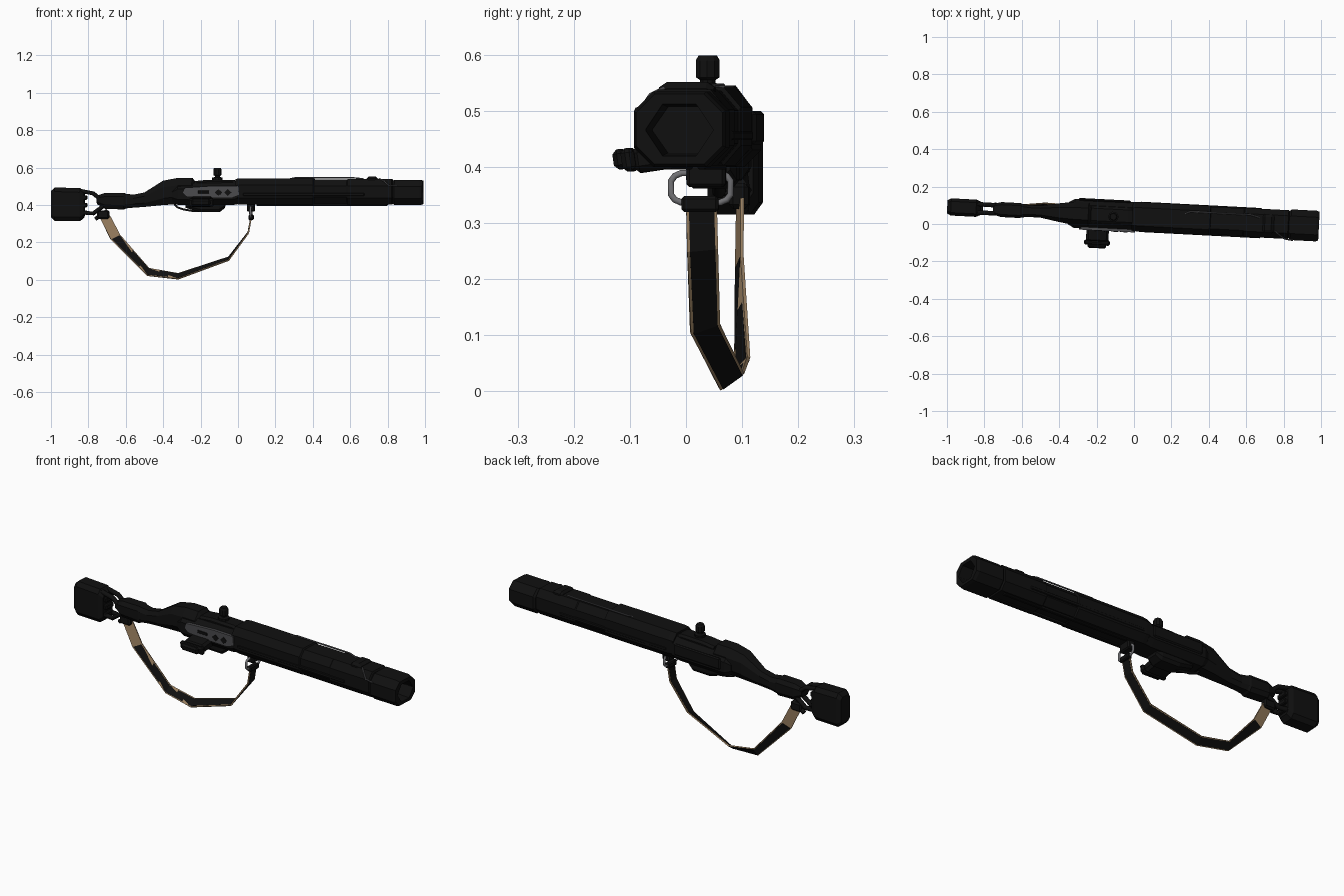
import bpy, bmesh, math
from mathutils import Matrix, Vector

if "Cube" in bpy.data.objects:
    bpy.data.objects.remove(bpy.data.objects["Cube"])

# The weapon axis is yawed three degrees; parts are built along local x
GUN = Matrix.Translation((0, 0.04, 0)) @ Matrix.Rotation(math.radians(-3), 4, 'Z')


def material(name, r, g, b):
    m = bpy.data.materials.new(name)
    m.diffuse_color = (r, g, b, 1)
    m.use_nodes = True
    m.node_tree.nodes["Principled BSDF"].inputs["Base Color"].default_value = m.diffuse_color
    return m


BLACK = material("black", 0.005, 0.005, 0.005)
GREY = material("grey", 0.07, 0.07, 0.075)
STEEL = material("steel", 0.16, 0.16, 0.17)
TAN = material("tan", 0.33, 0.22, 0.12)


def finish(name, bm, mat=BLACK, frame=GUN):
    bmesh.ops.recalc_face_normals(bm, faces=bm.faces)
    me = bpy.data.meshes.new(name)
    bm.to_mesh(me)
    bm.free()
    me.materials.append(mat)
    ob = bpy.data.objects.new(name, me)
    ob.matrix_world = frame
    bpy.context.collection.objects.link(ob)
    return ob


def loft(name, sections, mat=BLACK, y=0.0):
    """Chamfered-rectangle sections: (x, z_low, z_high, half_width, chamfer_y, chamfer_z)."""
    bm = bmesh.new()
    rings = []
    for x, lo, hi, w, cy, cz in sections:
        pts = [(w, lo + cz), (w, hi - cz), (w - cy, hi), (cy - w, hi),
               (-w, hi - cz), (-w, lo + cz), (cy - w, lo), (w - cy, lo)]
        rings.append([bm.verts.new((x, y + a, b)) for a, b in pts])
    for r, s in zip(rings, rings[1:]):
        for i in range(8):
            j = (i + 1) % 8
            bm.faces.new((r[i], r[j], s[j], s[i]))
    bm.faces.new(rings[0])
    bm.faces.new(rings[-1])
    return finish(name, bm, mat)


def box(name, x, y, z, bevel=0.006, mat=BLACK, tilt=0):
    """Bevelled box from (min, max) ranges, optionally tilted about its own x axis."""
    bm = bmesh.new()
    bmesh.ops.create_cube(bm, size=1)
    size = [b - a for a, b in (x, y, z)]
    mid = Vector([(a + b) / 2 for a, b in (x, y, z)])
    bmesh.ops.scale(bm, vec=size, verts=bm.verts)
    bmesh.ops.bevel(bm, geom=bm.edges[:], offset=bevel, segments=1, affect='EDGES')
    bm.transform(Matrix.Translation(mid) @ Matrix.Rotation(tilt, 4, 'X'))
    return finish(name, bm, mat)


def plate(name, pts, y0, y1, mat):
    """Side profile in xz extruded across y."""
    bm = bmesh.new()
    f = bm.faces.new([bm.verts.new((x, y0, z)) for x, z in pts])
    ext = bmesh.ops.extrude_face_region(bm, geom=[f])["geom"]
    bmesh.ops.translate(bm, vec=(0, y1 - y0, 0), verts=[v for v in ext if isinstance(v, bmesh.types.BMVert)])
    return finish(name, bm, mat)


def tube(name, pts, r, mat=BLACK, cyclic=False):
    cu = bpy.data.curves.new(name, 'CURVE')
    cu.dimensions = '3D'
    cu.bevel_depth, cu.bevel_resolution, cu.use_fill_caps = r, 1, True
    sp = cu.splines.new('POLY')
    sp.points.add(len(pts) - 1)
    for p, co in zip(sp.points, pts):
        p.co = (*co, 1)
    sp.use_cyclic_u = cyclic
    cu.materials.append(mat)
    ob = bpy.data.objects.new(name, cu)
    ob.matrix_world = GUN
    bpy.context.collection.objects.link(ob)


def knob(name, profile, x, y):
    """Ten-sided turned part from (radius, z) pairs."""
    bm = bmesh.new()
    rings = [[bm.verts.new((x + r * math.cos(k * math.tau / 10), y + r * math.sin(k * math.tau / 10), z))
              for k in range(10)] for r, z in profile]
    for a, b in zip(rings, rings[1:]):
        for i in range(10):
            bm.faces.new((a[i], a[(i + 1) % 10], b[(i + 1) % 10], b[i]))
    bm.faces.new(rings[0])
    bm.faces.new(rings[-1])
    finish(name, bm)


# Barrel shroud with stepped joints, ending in a hollow six-sided bore
loft("barrel", [(-.01, .405, .54, .076, .03, .035), (.02, .403, .542, .079, .03, .035),
                (.405, .403, .542, .079, .03, .035), (.41, .407, .536, .074, .03, .035),
                (.585, .407, .536, .074, .03, .035), (.59, .403, .538, .077, .03, .035),
                (.825, .403, .538, .077, .03, .035), (.83, .41, .53, .072, .03, .035),
                (.84, .40, .535, .082, .035, .035), (.975, .40, .535, .082, .035, .035),
                (.99, .405, .53, .077, .033, .033), (.99, .42, .512, .06, .03, .045),
                (.86, .425, .507, .055, .028, .04)])
loft("sight_block", [(.69, .52, .54, .045, .01, .005), (.70, .52, .552, .05, .015, .01),
                     (.735, .52, .552, .05, .015, .01), (.75, .52, .54, .045, .01, .005)])
for s in (-1, 1):
    box("barrel_side_rail", (.03, .68), (s * .076 - .005, s * .076 + .005), (.448, .464), .003)
    box("barrel_under_rail", (.1, .8), (s * .03 - .008, s * .03 + .008), (.396, .41), .003)
tube("top_cable", [(.27, .028, .538), (.30, .042, .545), (.62, .042, .545), (.67, .03, .54)], .004, GREY)
tube("muzzle_cable", [(.76, -.04, .54), (.785, -.062, .528), (.81, -.077, .505), (.855, -.083, .503)], .004, GREY)

# Receiver and the sculpted stock behind it
loft("receiver", [(-.35, .42, .49, .06, .02, .02), (-.32, .40, .515, .077, .03, .03),
                  (-.03, .40, .52, .077, .03, .03), (0, .405, .53, .077, .03, .03)])
loft("stock", [(-.755, .405, .45, .028, .01, .012), (-.71, .38, .465, .04, .014, .02),
               (-.61, .376, .465, .04, .014, .02), (-.60, .382, .46, .036, .014, .02),
               (-.56, .386, .455, .032, .014, .02), (-.50, .39, .467, .032, .014, .02),
               (-.40, .40, .53, .05, .022, .035), (-.32, .405, .545, .062, .03, .04),
               (-.245, .405, .545, .062, .03, .04), (-.23, .41, .525, .055, .03, .03)])
loft("receiver_cover", [(-.23, .5, .528, .045, .012, .01), (-.16, .5, .535, .045, .012, .01),
                        (-.03, .5, .535, .045, .012, .01), (0, .5, .528, .045, .012, .01)])
loft("magazine", [(-.28, .385, .42, .035, .01, .01), (-.2, .362, .42, .045, .012, .015),
                  (-.10, .362, .42, .045, .012, .015), (-.07, .385, .42, .035, .01, .01)])
tube("trigger_guard", [(-.34, 0, .405), (-.325, 0, .388), (-.29, 0, .376), (-.24, 0, .368), (-.19, 0, .368)], .006)
tube("trigger", [(-.27, 0, .405), (-.265, 0, .385)], .005)

# Top knob
knob("top_knob", [(.028, .53), (.028, .546), (.014, .55), (.014, .555), (.022, .56),
                  (.022, .59), (.017, .599)], -.11, -.007)

# Receiver side plate with a slot and two diamonds
plate("side_plate", [(-.29, .465), (-.28, .492), (-.12, .503), (.005, .503), (.01, .455),
                     (-.03, .44), (-.2, .44), (-.27, .447)], -.085, -.07, GREY)
box("plate_slot", (-.21, -.15), (-.087, -.08), (.462, .478), .002)
for x in (-.1, -.05):
    plate("plate_diamond", [(x - .02, .467), (x, .485), (x + .02, .467), (x, .449)], -.087, -.08, BLACK)
box("far_side_panel", (-.3, -.02), (.07, .084), (.44, .5), .006)

# Side cylinder housing, leaning outward
box("side_housing", (-.25, -.13), (-.145, -.06), (.394, .442), .012, tilt=.15)
box("side_housing_collar", (-.26, -.12), (-.162, -.138), (.392, .434), .008, tilt=.15)
box("side_housing_cap", (-.24, -.14), (-.178, -.155), (.396, .432), .008, tilt=.15)

# Butt and its open supporting frame
loft("butt", [(-1, .335, .475, .035, .012, .015), (-.98, .315, .494, .046, .016, .022),
              (-.845, .315, .49, .046, .016, .022), (-.822, .335, .47, .036, .012, .018)])
for z in (.36, .40, .44):
    box("butt_pad", (-.83, -.808), (-.03, .03), (z - .012, z + .012), .004)
for s in (-1, 1):
    tube("upper_strut", [(-.84, s * .022, .475), (-.775, s * .022, .462), (-.735, s * .02, .43)], .012)
    tube("lower_strut", [(-.84, s * .022, .36), (-.775, s * .022, .355), (-.72, s * .02, .395)], .012)

# Sling mounts: rounded ring in front, clip at the rear
box("ring_lug", (.05, .09), (-.035, .035), (.364, .412), .006)
ring = []
for k in range(12):
    a = (k + .5) * math.tau / 12
    c, s = math.cos(a), math.sin(a)
    ring.append((.07, -.01 + .026 * c + math.copysign(.028, c), .363 + .02 * s + math.copysign(.007, s)))
tube("sling_ring", ring, .0065, STEEL, True)
box("front_clip", (.058, .084), (-.044, .022), (.32, .348), .005)
box("rear_clip", (-.755, -.69), (.0, .035), (.325, .372), .008)
tube("rear_clip_pin", [(-.765, .02, .325), (-.70, .02, .37)], .012)

# Sling: pairs of opposite edges along its twisting path
edges = [((.07, 0, .335), (.07, .055, .335)), ((.055, .002, .25), (.055, .057, .255)),
         ((-.05, .008, .104), (-.05, .06, .122)), ((-.32, .06, .004), (-.32, .102, .034)),
         ((-.485, .088, .022), (-.475, .112, .062)), ((-.68, .09, .215), (-.63, .1, .24)),
         ((-.735, .092, .325), (-.685, .1, .345))]


def strap(name, pairs, inset, thick, mat):
    bm = bmesh.new()
    rows = []
    for a, b in pairs:
        a, b = Vector(a), Vector(b)
        rows.append((bm.verts.new(a.lerp(b, inset)), bm.verts.new(b.lerp(a, inset))))
    for (a, b), (c, d) in zip(rows, rows[1:]):
        bm.faces.new((a, b, d, c))
    ob = finish(name, bm, mat, Matrix())
    mod = ob.modifiers.new("thickness", 'SOLIDIFY')
    mod.thickness, mod.offset = thick, 0


strap("sling_trim", edges, 0, .006, TAN)
strap("sling_band", edges[:-1], .09, .0085, BLACK)
